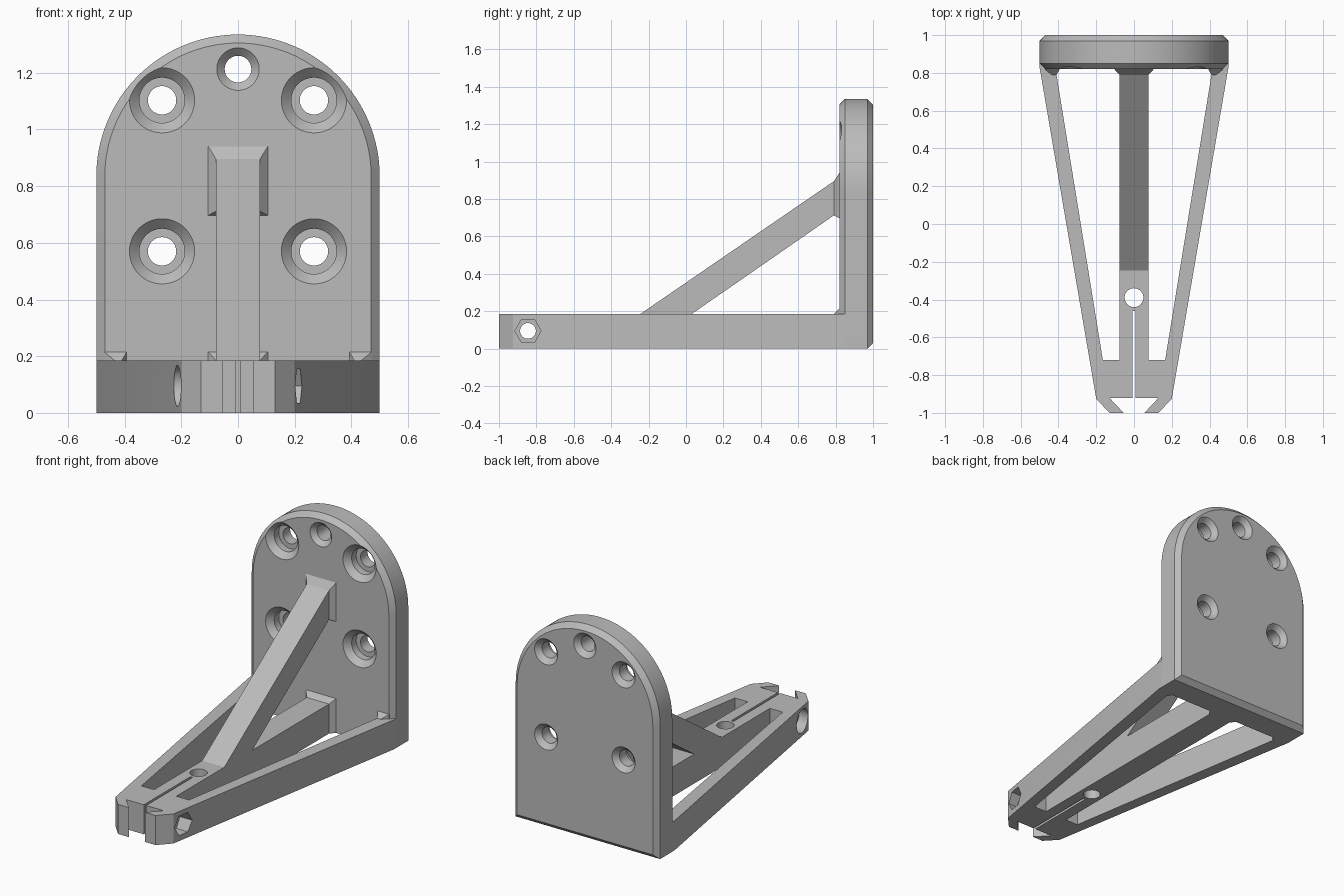
import bpy, bmesh, math
from mathutils import Vector

cube = bpy.data.objects.get("Cube")
if cube:
    bpy.data.objects.remove(cube, do_unlink=True)

grey = bpy.data.materials.new("plain grey")
grey.use_nodes = True
colour = (0.5, 0.5, 0.5, 1)
grey.diffuse_color = colour
grey.node_tree.nodes["Principled BSDF"].inputs["Base Color"].default_value = colour


def loft(name, rings):
    """Closed solid through rings of equal point count."""
    bm = bmesh.new()
    rows = [[bm.verts.new(p) for p in ring] for ring in rings]
    bm.faces.new(rows[0])
    bm.faces.new(rows[-1])
    n = len(rows[0])
    for a, b in zip(rows, rows[1:]):
        for i in range(n):
            j = (i + 1) % n
            bm.faces.new((a[i], a[j], b[j], b[i]))
    bmesh.ops.recalc_face_normals(bm, faces=bm.faces)
    mesh = bpy.data.meshes.new(name)
    bm.to_mesh(mesh)
    bm.free()
    mesh.materials.append(grey)
    ob = bpy.data.objects.new(name, mesh)
    bpy.context.collection.objects.link(ob)
    return ob


def bore(axis, centre, steps, sides=48):
    """Stepped round cutter; steps are (position along axis, radius)."""
    rings = []
    for pos, r in steps:
        ring = []
        for i in range(sides):
            t = math.tau * i / sides
            p = [centre[0] + r * math.cos(t), centre[1] + r * math.sin(t)]
            p.insert(axis, pos)
            ring.append(Vector(p))
        rings.append(ring)
    return loft("cutter", rings)


def prism(name, outline, z0, z1):
    return loft(name, [[(x, y, z) for x, y in outline] for z in (z0, z1)])


def cut(ob, cutters):
    bpy.context.view_layer.objects.active = ob
    for c in cutters:
        mod = ob.modifiers.new("cut", 'BOOLEAN')
        mod.operation, mod.solver, mod.object = 'DIFFERENCE', 'EXACT', c
        bpy.ops.object.modifier_apply(modifier=mod.name)
        bpy.data.objects.remove(c, do_unlink=True)


def smooth(ob):
    bpy.ops.object.select_all(action='DESELECT')
    ob.select_set(True)
    bpy.context.view_layer.objects.active = ob
    bpy.ops.object.shade_smooth_by_angle(angle=math.radians(25))


H = 0.185      # frame height
FRONT = 0.82   # front face of the plate


# Arched wall plate with bevelled rims
def arch(y, inset, bottom):
    r = 0.5 - inset
    arc = [(r * math.cos(math.pi * i / 64), y, 0.835 + r * math.sin(math.pi * i / 64))
           for i in range(65)]
    return [(r, y, bottom)] + arc + [(-r, y, bottom)]


plate = loft("wall_plate", [arch(FRONT, 0.03, 0), arch(0.85, 0, 0),
                            arch(0.97, 0, 0), arch(1, 0.03, 0.03)])
holes = []
for x in (-0.268, 0.268):
    for z in (0.57, 1.103):
        holes.append(bore(1, (x, z), [(0.81, 0.125), (0.855, 0.08), (0.9, 0.08),
                                      (0.9, 0.05), (0.97, 0.05), (1.01, 0.09)]))
holes.append(bore(1, (0, 1.213), [(0.81, 0.085), (0.848, 0.047),
                                  (0.97, 0.047), (1.01, 0.087)]))
cut(plate, holes)
smooth(plate)

# Flat frame with clamp jaws, slot and dovetail notch
half = [(0.008, -0.46), (0.008, -0.92), (0.13, -0.92), (0.055, -1), (0.13, -1),
        (0.2, -0.925), (0.5, 0.83), (0.5, 0.96)]
frame = prism("support_frame", half + [(-x, y) for x, y in reversed(half)], 0, H)
window = [(0.077, -0.72), (0.165, -0.72), (0.415, FRONT), (0.077, FRONT)]
cutters = [prism("cutter", [(s * x, y) for x, y in window], -0.1, 0.3) for s in (-1, 1)]
cutters.append(bore(2, (0, -0.39), [(-0.1, 0.05), (0.3, 0.05)]))
# Clamp bolt: through hole, round head pocket, hexagonal nut pocket
bolt = (-0.845, 0.095)
cutters.append(bore(0, bolt, [(-0.4, 0.042), (0.4, 0.042)]))
cutters.append(bore(0, bolt, [(-0.4, 0.073), (-0.14, 0.073)]))
cutters.append(bore(0, bolt, [(0.14, 0.07), (0.4, 0.07)], 6))
cut(frame, cutters)
smooth(frame)

# Diagonal brace
side = [(-0.245, H), (-0.2, 0.15), (0, 0.15), (0.03, H), (0.79, 0.712),
        (0.85, 0.753), (0.85, 0.936), (0.79, 0.895)]
loft("diagonal_brace", [[(x, y, z) for y, z in side] for x in (-0.077, 0.077)])


# Flared roots where the bars meet the plate
def flare(name, near, far):
    def rect(b, y):
        return [(b[0], y, b[2]), (b[1], y, b[2]), (b[1], y, b[3]), (b[0], y, b[3])]
    loft(name, [rect(near, 0.79), rect(far, FRONT), rect(far, 0.86)])


flare("brace_root", (-0.077, 0.077, 0.712, 0.895), (-0.105, 0.105, 0.697, 0.94))
flare("centre_bar_root", (-0.077, 0.077, 0, H), (-0.105, 0.105, 0, 0.215))
for name, s in (("left_arm_root", 1), ("right_arm_root", -1)):
    flare(name, (s * 0.41, s * 0.435, 0, H), (s * 0.393, s * 0.472, 0, 0.215))
